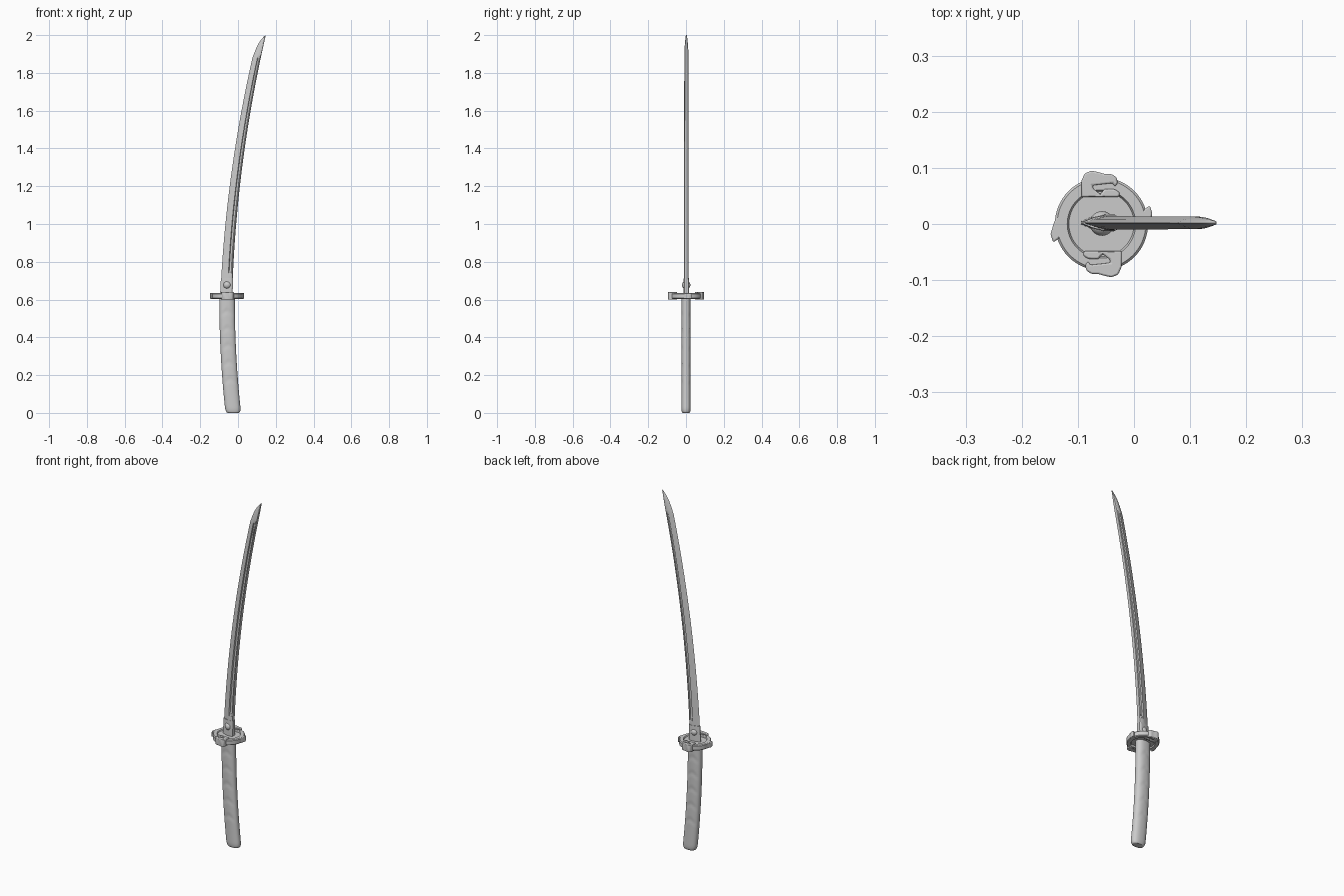
import bpy, bmesh, math

if "Cube" in bpy.data.objects:
    bpy.data.objects.remove(bpy.data.objects["Cube"])

CX = -0.058  # centre of the guard and grip


def finish(name, bm, angle=35):
    bmesh.ops.recalc_face_normals(bm, faces=bm.faces)
    me = bpy.data.meshes.new(name)
    bm.to_mesh(me)
    bm.free()
    ob = bpy.data.objects.new(name, me)
    bpy.context.collection.objects.link(ob)
    bpy.ops.object.select_all(action='DESELECT')
    bpy.context.view_layer.objects.active = ob
    ob.select_set(True)
    bpy.ops.object.shade_smooth_by_angle(angle=math.radians(angle))
    return ob


def loft(name, rings, angle=35):
    bm = bmesh.new()
    vs = [[bm.verts.new(p) for p in r] for r in rings]
    for a, b in zip(vs, vs[1:]):
        n = len(a)
        for i in range(n):
            bm.faces.new((a[i], a[(i + 1) % n], b[(i + 1) % n], b[i]))
    bm.faces.new(vs[0])
    bm.faces.new(vs[-1])
    return finish(name, bm, angle)


def prism(name, pts, z0, z1, bevel=0.003):
    ob = loft(name, [[(x, y, z) for x, y in pts] for z in (z0, z1)])
    m = ob.modifiers.new("soft_edge", 'BEVEL')
    m.width, m.segments, m.limit_method = bevel, 2, 'ANGLE'
    return ob


# Grip: curved oval column with rounded pommel and shallow wrap dents
def grip_ring(z, n=48):
    c = CX + 0.033 * max(0, 1 - z / 0.6) ** 2
    s = 1.0
    if z < 0.03:
        s = 0.72 + 0.28 * math.sqrt(1 - (1 - z / 0.03) ** 2)
    ring = []
    for i in range(n):
        a = 2 * math.pi * i / n
        ca, sa = math.cos(a), math.sin(a)
        x = 0.041 * s * math.copysign(abs(ca) ** 0.85, ca)
        y = 0.025 * s * math.copysign(abs(sa) ** 0.85, sa)
        if 0.1 < z < 0.58:
            k = math.cos(2 * math.pi * z / 0.09 + 2 * abs(ca)) * abs(sa)
            y *= 1 - 0.12 * max(0, k - 0.35)
        ring.append((c + x, y, z))
    return ring


zs = [0, 0.002, 0.006, 0.012, 0.02] + [0.03 + 0.58 * i / 60 for i in range(61)]
loft("grip", [grip_ring(z) for z in zs])

# Guard disc: raised rim around a recessed plate
profile = [(0.058, 0.610), (0.061, 0.604), (0.079, 0.604), (0.083, 0.608),
           (0.083, 0.630), (0.079, 0.634), (0.061, 0.634), (0.058, 0.628)]
N = 64
loft("guard", [[(CX + r * math.cos(2 * math.pi * i / N),
                 r * math.sin(2 * math.pi * i / N), z) for i in range(N)]
               for r, z in profile])

# Guard ornaments: open-jawed lobes and side tabs, repeated by a half turn
lobe = [(-0.094, 0.048), (-0.094, 0.076), (-0.088, 0.090), (-0.076, 0.095),
        (-0.062, 0.092), (-0.052, 0.089), (-0.040, 0.089), (-0.031, 0.083),
        (-0.029, 0.073), (-0.034, 0.066), (-0.038, 0.073), (-0.074, 0.069),
        (-0.073, 0.063), (-0.060, 0.053), (-0.052, 0.063), (-0.034, 0.062),
        (-0.025, 0.056), (-0.027, 0.048)]
tab = [(0.008, 0.012), (0.018, 0.026), (0.028, 0.033), (0.033, 0.018),
       (0.026, -0.004), (0.018, -0.022), (0.004, -0.020)]
for tag, s in (("back", 1), ("front", -1)):
    def turn(pts):
        return [(CX + s * (x - CX), s * y) for x, y in pts]
    prism("guard_lobe_" + tag, turn(lobe), 0.599, 0.640)
    prism("guard_tab_" + tag, turn(tab), 0.604, 0.634)


# Blade: edge on the convex side, thick spine with a groove on each face
def blade_x(z):
    t = (z - 0.65) / 1.35
    spine = -0.03 + 0.044 * t + 0.133 * t * t
    w = 0.062 - 0.018 * min(1, t / 0.91)
    s = max(0, (z - 1.88) / 0.12)
    return spine, w * (1 - 0.45 * s - 0.51 * s ** 4)


def blade_ring(z):
    spine, w = blade_x(z)
    h = 0.0125 * (1 - 0.12 * (z - 0.62) / 1.38)
    s = max(0, (z - 1.88) / 0.12)
    h *= 1 - 0.75 * s * s
    g = max(0, min(1, (z - 0.74) / 0.02, (1.89 - z) / 0.03))
    floor = 1 - 0.5 * g
    half = [(0.02, 0.06), (0.3, 0.55), (0.6, 1), (0.66, floor),
            (0.84, floor), (0.89, 0.97), (0.97, 0.75)]
    pts = [(0, 0)] + half + [(1, 0)] + [(u, -v) for u, v in reversed(half)]
    return [(spine - w * (1 - u), 0.002 + h * v, z) for u, v in pts]


bz = [0.62 + 1.26 * i / 63 for i in range(64)] + [1.88 + 0.01 * i for i in range(1, 13)]
loft("blade", [blade_ring(z) for z in bz], 25)

# Blade collar wrapped around the base of the blade
def collar_ring(z, k):
    spine, w = blade_x(z)
    pts = [(-0.03, 0.15), (0.25, 0.65), (0.6, 1), (0.9, 1), (1.03, 0.7)]
    pts += [(u, -v) for u, v in reversed(pts)]
    return [(spine - w * (1 - u), 0.002 + 0.0145 * k * v, z) for u, v in pts]


loft("blade_collar", [collar_ring(z, k) for z, k in
                      ((0.62, 1.05), (0.70, 1), (0.715, 0.95))], 25)

# Round stud through the collar
bm = bmesh.new()
bmesh.ops.create_uvsphere(bm, u_segments=24, v_segments=16, radius=1)
bmesh.ops.scale(bm, vec=(0.022, 0.022, 0.022), verts=bm.verts)
bmesh.ops.translate(bm, vec=(CX + 0.001, 0.001, 0.677), verts=bm.verts)
finish("collar_stud", bm, 40)
